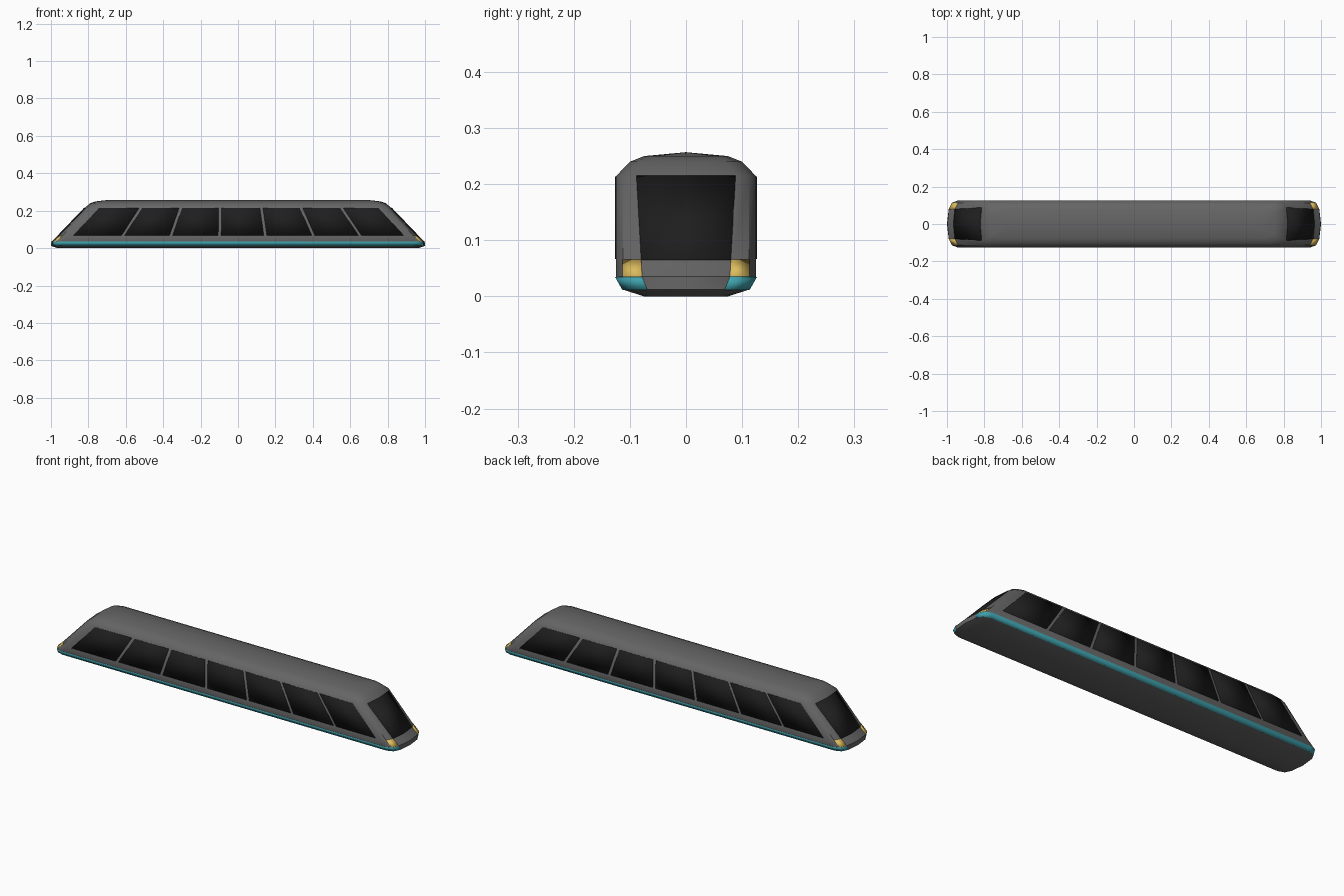
import bpy, bmesh

if "Cube" in bpy.data.objects:
    bpy.data.objects.remove(bpy.data.objects["Cube"])

def material(name, rgb):
    m = bpy.data.materials.new(name)
    m.diffuse_color = (*rgb, 1)
    m.use_nodes = True
    m.node_tree.nodes["Principled BSDF"].inputs["Base Color"].default_value = m.diffuse_color
    return m

GREY = material("body_grey", (0.13, 0.13, 0.13))
GLASS = material("dark_glass", (0.013, 0.013, 0.013))
TEAL = material("teal_stripe", (0.05, 0.36, 0.42))
AMBER = material("amber_lamp", (0.72, 0.5, 0.11))

# height, half length, half width of each horizontal outline
LEVELS = [(0, .965, .075), (.012, 1.0, .112), (.035, .998, .125), (.065, .965, .125),
          (.214, .822, .125), (.24, .79, .10), (.25, .76, .075), (.257, .70, 0)]

def outline(level):
    """14 points: seven round the right nose, seven round the left nose."""
    z, length, w = level
    f = .61 + .45 * z
    half = [(.058, 1), (.025, .9), (.008, f)]
    nose = [(length - d, -k * w) for d, k in half] + [(length, 0)]
    nose += [(length - d, k * w) for d, k in reversed(half)]
    return [(x, y, z) for x, y in nose] + [(-x, -y, z) for x, y in nose]

def make(name, verts, faces, mat, thick=0):
    bm = bmesh.new()
    vs = [bm.verts.new(v) for v in verts]
    for f in faces:
        bm.faces.new([vs[i] for i in f])
    bmesh.ops.remove_doubles(bm, verts=bm.verts[:], dist=1e-5)
    bmesh.ops.recalc_face_normals(bm, faces=bm.faces[:])
    me = bpy.data.meshes.new(name)
    bm.to_mesh(me)
    bm.free()
    me.materials.append(mat)
    ob = bpy.data.objects.new(name, me)
    bpy.context.collection.objects.link(ob)
    if thick:
        s = ob.modifiers.new("thickness", "SOLIDIFY")
        s.thickness, s.offset = thick, 0
    bpy.ops.object.select_all(action='DESELECT')
    ob.select_set(True)
    bpy.context.view_layer.objects.active = ob
    bpy.ops.object.shade_smooth_by_angle(angle=0.6)
    return ob

def patch(name, ids, a, b, mat):
    """Thin panel over the hull between two levels."""
    n = len(ids)
    lo, hi = outline(LEVELS[a]), outline(LEVELS[b])
    make(name, [lo[i] for i in ids] + [hi[i] for i in ids],
         [(i, i + 1, n + i + 1, n + i) for i in range(n - 1)], mat, .003)

# Hull
verts = [p for lv in LEVELS for p in outline(lv)]
faces = [list(range(14))]
for r in range(len(LEVELS) - 1):
    for i in range(14):
        j = (i + 1) % 14
        faces.append((r * 14 + i, r * 14 + j, r * 14 + 14 + j, r * 14 + 14 + i))
make("hull", verts, faces, GREY)

# Windshields, corner lamps and lower stripes
for end, s in (("right", 0), ("left", 7)):
    patch(f"windshield_{end}", [s + 2, s + 3, s + 4], 3, 4, GLASS)
    patch(f"lamp_{end}_a", [s + 1, s + 2], 2, 3, AMBER)
    patch(f"lamp_{end}_b", [s + 4, s + 5], 2, 3, AMBER)
patch("stripe_front", [11, 12, 13, 0, 1, 2], 1, 2, TEAL)
patch("stripe_back", [4, 5, 6, 7, 8, 9], 1, 2, TEAL)

# Side windows with slanted dividers, turned half a circle for the back
bottom = [-.888, -.615, -.358, -.098, .146, .403, .653, .895]
top = [-.752, -.521, -.307, -.095, .125, .338, .555, .760]
g = .008
for side, s in (("front", 1), ("back", -1)):
    for i in range(7):
        quad = [(bottom[i] + g, .067), (bottom[i + 1] - g, .067),
                (top[i + 1] - g, .214), (top[i] + g, .214)]
        make(f"window_{side}_{i + 1}", [(s * x, -s * .125, z) for x, z in quad],
             [(0, 1, 2, 3)], GLASS, .003)
